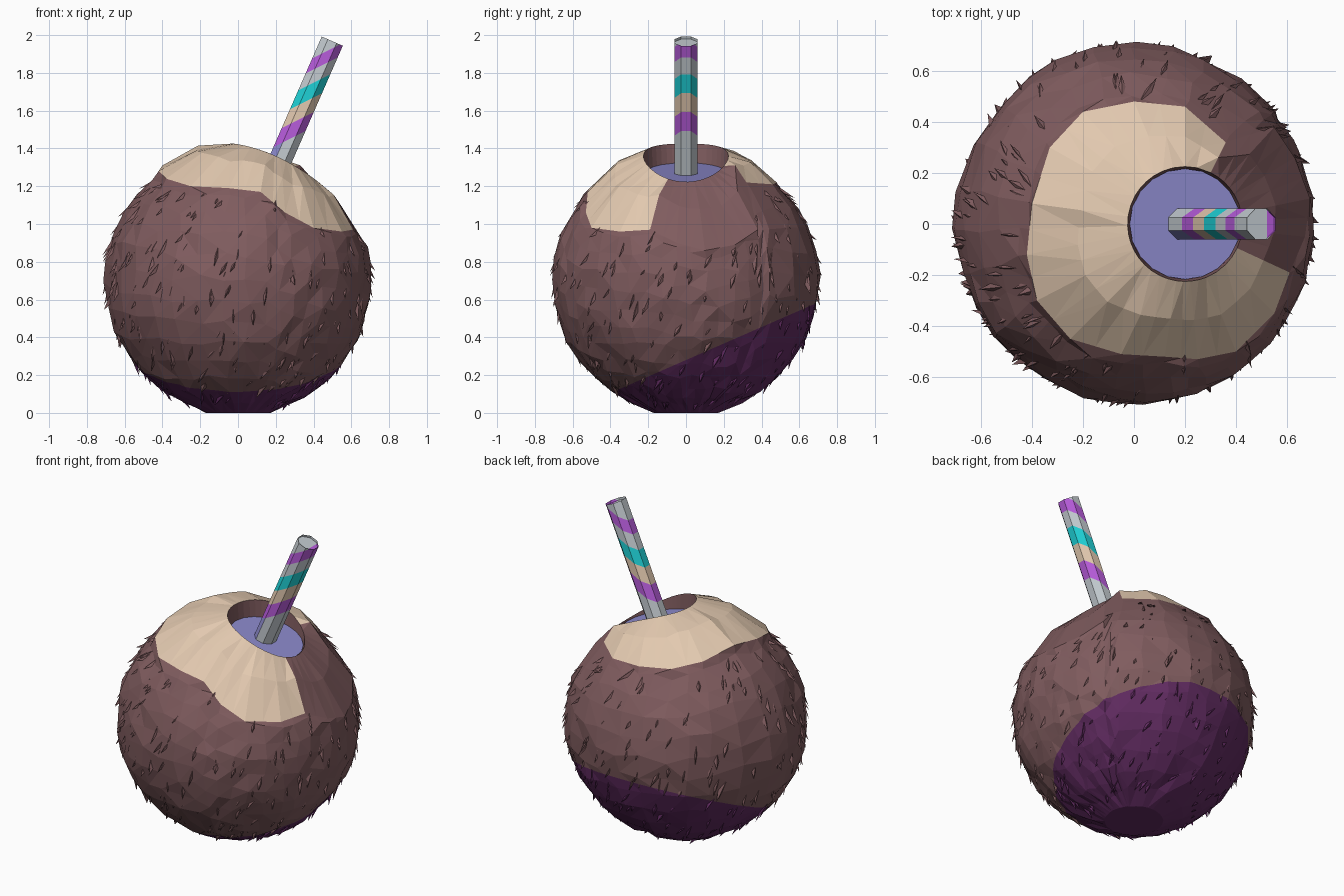
import bpy, bmesh, math, random
from mathutils import Vector as V

if "Cube" in bpy.data.objects:
    bpy.data.objects.remove(bpy.data.objects["Cube"])

random.seed(4)


def lin(c):
    return c / 12.92 if c <= 0.04045 else ((c + 0.055) / 1.055) ** 2.4


def material(name, r, g, b):
    m = bpy.data.materials.new(name)
    m.diffuse_color = (lin(r), lin(g), lin(b), 1)
    m.use_nodes = True
    m.node_tree.nodes["Principled BSDF"].inputs["Base Color"].default_value = m.diffuse_color
    return m


BROWN = material("husk brown", 0.50, 0.36, 0.37)
CREAM = material("cream flesh", 0.89, 0.79, 0.69)
PLUM = material("dark plum", 0.38, 0.17, 0.38)
WATER = material("lavender water", 0.55, 0.54, 0.80)
VIOLET = material("violet stripe", 0.72, 0.36, 0.86)
CYAN = material("cyan stripe", 0.12, 0.82, 0.84)
GREY = material("pale grey", 0.77, 0.80, 0.82)


def finish(bm, name, mats, normals=True):
    if normals:
        bmesh.ops.recalc_face_normals(bm, faces=bm.faces[:])
    me = bpy.data.meshes.new(name)
    bm.to_mesh(me)
    bm.free()
    for m in mats:
        me.materials.append(m)
    ob = bpy.data.objects.new(name, me)
    bpy.context.collection.objects.link(ob)
    return ob


CENTRE, R = V((0, 0, 0.70)), 0.705
PLUM_DIR, PLUM_D = V((0, 0.4, -0.917)), 0.385


def is_plum(p):
    return (p - CENTRE).dot(PLUM_DIR) > PLUM_D


# Edge of the carved top, counter-clockwise from the right side
outline = [V(p) for p in [
    (0.67, -0.05, 0.90), (0.69, 0.10, 0.86), (0.63, 0.26, 0.89), (0.55, 0.38, 0.97),
    (0.36, 0.32, 1.22), (0.20, 0.46, 1.21), (0.00, 0.48, 1.22), (-0.20, 0.44, 1.24),
    (-0.33, 0.30, 1.27), (-0.40, 0.08, 1.31), (-0.42, -0.12, 1.28), (-0.38, -0.30, 1.24),
    (-0.25, -0.45, 1.20), (-0.05, -0.51, 1.19), (0.12, -0.52, 1.17), (0.25, -0.53, 1.06),
    (0.40, -0.50, 0.98), (0.55, -0.35, 0.96), (0.61, -0.19, 0.97)]]
K = len(outline)
edge = []
for i, p in enumerate(outline):
    edge += [p, (p + outline[(i + 1) % K]) / 2]
N = len(edge)


def rim_point(p, r, drop=0.0):
    a = math.atan2(p.y, p.x - 0.2)
    dx = r * math.cos(a)
    return V((0.2 + dx, r * math.sin(a), 1.36 - 0.45 * dx - 0.7 * dx * dx - drop))


def water_z(x):
    return 1.27 - 0.25 * (x - 0.2)


def bridge(bm, a, b, mat):
    n = len(a)
    for i in range(n):
        j = (i + 1) % n
        f = bm.faces.new((a[i], a[j], b[j], b[i]))
        f.material_index = mat(i)


# Coconut body: hole wall, carved top, husk
bm = bmesh.new()
rings = []
wall = [rim_point(p, 0.215) for p in edge]
for p in wall:
    p.z = min(p.z, water_z(p.x)) - 0.03
rings.append(wall)
rings.append([rim_point(p, 0.225) for p in edge])
mid = []
for p in edge:
    q = (rim_point(p, 0.225) + p) / 2
    q.z += 0.04 + random.uniform(-0.012, 0.012)
    mid.append(q)
rings.append(mid)
rings.append(edge)
ROWS = 13
for j in range(1, ROWS + 1):
    ring = []
    for p in edge:
        d = p - CENTRE
        az = math.atan2(d.y, d.x)
        lat0 = math.atan2(d.z, math.hypot(d.x, d.y))
        t = (j - 0.6) / (ROWS - 0.6)
        lat = lat0 + (math.radians(-76) - lat0) * t
        r = R + random.uniform(-0.010, 0.010)
        if j < ROWS:
            lat += random.uniform(-0.025, 0.025)
            az += random.uniform(-0.025, 0.025)
        q = CENTRE + r * V((math.cos(lat) * math.cos(az), math.cos(lat) * math.sin(az), math.sin(lat)))
        if j == ROWS:
            q.z = 0
        ring.append(q)
    rings.append(ring)
rings = [[bm.verts.new(p) for p in ring] for ring in rings]
for j in range(len(rings) - 1):
    carved = j in (1, 2)
    bridge(bm, rings[j], rings[j + 1], lambda i: 1 if carved and 8 <= i < 36 else 0)
bm.faces.new(rings[-1])
bmesh.ops.triangulate(bm, faces=bm.faces[:])
# painted dark patch low on the back
bmesh.ops.bisect_plane(bm, geom=bm.verts[:] + bm.edges[:] + bm.faces[:],
                       plane_co=CENTRE + PLUM_DIR * PLUM_D, plane_no=PLUM_DIR)
for f in bm.faces:
    if is_plum(f.calc_center_median()):
        f.material_index = 2
finish(bm, "coconut_shell", [BROWN, CREAM, PLUM])

# Husk fibres: thin splinters with lifted tips
edge_lat = sorted((math.atan2(p.y, p.x), math.atan2(p.z - 0.7, math.hypot(p.x, p.y))) for p in edge)
bm = bmesh.new()
made = 0
while made < 380:
    az = random.uniform(-math.pi, math.pi)
    s = random.uniform(-0.93, 0.85)
    lat = math.asin(s)
    top = min(edge_lat, key=lambda e: abs(e[0] - az))[1]
    if lat > top - 0.02:
        continue
    out = V((math.cos(lat) * math.cos(az), math.cos(lat) * math.sin(az), s))
    side = V((-math.sin(az), math.cos(az), 0))
    down = side.cross(out) * -1
    if down.z > 0:
        down = -down
    down = (down - side * random.uniform(0.0, 0.6 if s > -0.3 else 1.0)).normalized()
    side = out.cross(down)
    length, w = random.uniform(0.07, 0.14), random.uniform(0.008, 0.018)
    base = CENTRE + out * (R - 0.012)
    pts = [base - down * length * 0.5, base + side * w, base - side * w,
           base + down * length * 0.5 + out * random.uniform(0.012, 0.038)]
    if min(p.z for p in pts) < 0.0:
        continue
    u, l, r, t = [bm.verts.new(p) for p in pts]
    for tri in ((u, l, t), (u, t, r), (l, r, t), (u, r, l)):
        bm.faces.new(tri).material_index = 1 if is_plum(base) else 0
    made += 1
finish(bm, "husk_fibres", [BROWN, PLUM])

# Coconut water
bm = bmesh.new()
loop = []
for i in range(20):
    a = math.tau * i / 20
    x = 0.2 + 0.217 * math.cos(a)
    loop.append(bm.verts.new((x, 0.217 * math.sin(a), water_z(x))))
bm.faces.new(loop)
finish(bm, "coconut_water", [WATER], normals=False)

# Striped straw, cut along tilted planes
SLOPE = 0.4375


def axis(z):
    return V((0.22 + (z - 1.33) * SLOPE, 0, z))


bm = bmesh.new()
lo, hi = axis(1.16), axis(1.968)
direction = (hi - lo).normalized()
u = V((0, 1, 0))
v = direction.cross(u)
SIDES = 8
ends = []
for c in (lo, hi):
    ends.append([bm.verts.new(c + 0.066 * (u * math.cos(a) + v * math.sin(a)))
                 for a in [math.tau * (i + 0.5) / SIDES for i in range(SIDES)]])
bridge(bm, ends[0], ends[1], lambda i: 0)
bm.faces.new(ends[0])
cap = bm.faces.new(ends[1])
bmesh.ops.inset_region(bm, faces=[cap], thickness=0.012)
bmesh.ops.translate(bm, verts=cap.verts[:], vec=direction * -0.015)
tilt = V((-0.5, 0, 1))
bands = [(1.45, 1.55, 1), (1.55, 1.65, 3), (1.65, 1.75, 2), (1.84, 1.92, 1)]
for z in sorted({b for band in bands for b in band[:2]}):
    bmesh.ops.bisect_plane(bm, geom=bm.verts[:] + bm.edges[:] + bm.faces[:],
                           plane_co=axis(z), plane_no=tilt)
bmesh.ops.recalc_face_normals(bm, faces=bm.faces[:])
for f in bm.faces:
    p = f.calc_center_median()
    if f.normal.dot(direction) > 0.5:
        continue
    zs = (tilt.dot(p) + 0.11 - 0.665 * SLOPE) / (1 - 0.5 * SLOPE)
    for a, b, m in bands:
        if a < zs < b:
            f.material_index = m
    if zs < 1.45 and f.normal.x > 0.2 and f.normal.y > 0.2:
        f.material_index = 4
finish(bm, "straw", [GREY, VIOLET, CYAN, CREAM, WATER])
